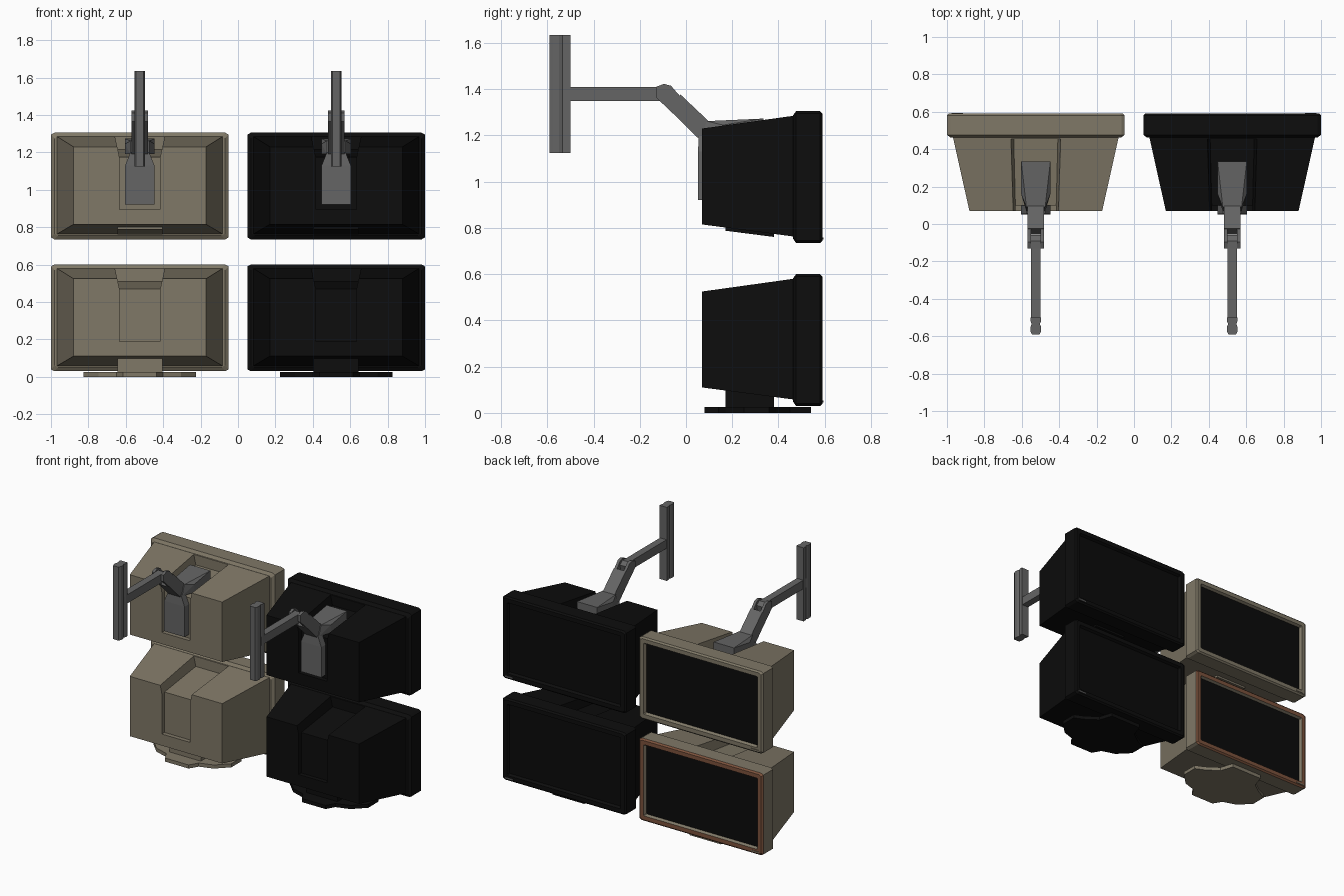
import bpy, bmesh
from mathutils import Vector

cube = bpy.data.objects.get("Cube")
if cube:
    bpy.data.objects.remove(cube, do_unlink=True)


def material(name, r, g, b):
    m = bpy.data.materials.new(name)
    m.use_nodes = True
    m.diffuse_color = (r, g, b, 1)
    bsdf = next(n for n in m.node_tree.nodes if n.type == 'BSDF_PRINCIPLED')
    bsdf.inputs["Base Color"].default_value = (r, g, b, 1)
    bsdf.inputs["Roughness"].default_value = 0.8
    return m


BEIGE = material("beige plastic", 0.215, 0.188, 0.135)
BLACK = material("black plastic", 0.004, 0.004, 0.004)
SCREEN = material("dark screen", 0.003, 0.003, 0.003)
GREY = material("grey metal", 0.13, 0.13, 0.13)
BROWN = material("brown trim", 0.20, 0.085, 0.045)


def finish(name, bm, mats, offset):
    bmesh.ops.recalc_face_normals(bm, faces=bm.faces)
    bmesh.ops.translate(bm, verts=bm.verts, vec=Vector(offset))
    mesh = bpy.data.meshes.new(name)
    bm.to_mesh(mesh)
    bm.free()
    for m in mats:
        mesh.materials.append(m)
    ob = bpy.data.objects.new(name, mesh)
    bpy.context.collection.objects.link(ob)
    return ob


def prism(name, outline, lo, hi, mat, offset, axis='x'):
    """Extrude an outline: (y, z) along x, or (x, y) along z."""
    bm = bmesh.new()
    place = (lambda a, b, t: (t, a, b)) if axis == 'x' else (lambda a, b, t: (a, b, t))
    ends = [[bm.verts.new(place(a, b, t)) for a, b in outline] for t in (lo, hi)]
    n = len(outline)
    for i in range(n):
        j = (i + 1) % n
        bm.faces.new((ends[0][i], ends[0][j], ends[1][j], ends[1][i]))
    for end in ends:
        bm.faces.new(end)
    return finish(name, bm, [mat], offset)


def box(name, x, y, z, mat, offset):
    return prism(name, [(y[0], z[0]), (y[1], z[0]), (y[1], z[1]), (y[0], z[1])],
                 x[0], x[1], mat, offset)


def hull(name, points, mat, offset):
    """Convex solid symmetric in x from (half width, y, z) points."""
    bm = bmesh.new()
    for h, y, z in points:
        for s in (-1, 1):
            bm.verts.new((s * h, y, z))
    bmesh.ops.convex_hull(bm, input=bm.verts)
    bmesh.ops.dissolve_limit(bm, angle_limit=0.01, verts=bm.verts, edges=bm.edges)
    return finish(name, bm, [mat], offset)


def cut(target, cutter):
    mod = target.modifiers.new("cut", 'BOOLEAN')
    mod.object = cutter
    mod.operation = 'DIFFERENCE'
    mod.solver = 'EXACT'
    bpy.context.view_layer.objects.active = target
    bpy.ops.object.modifier_apply(modifier=mod.name)
    bpy.data.objects.remove(cutter, do_unlink=True)


def bezel(name, case, trim, offset):
    """Corner-clipped rings from the rear edge round to the recessed screen."""
    rings = [(0.462, 0.455, 0.265), (0.476, 0.475, 0.285), (0.58, 0.475, 0.285),
             (0.59, 0.465, 0.275), (0.59, 0.437, 0.247), (0.572, 0.428, 0.238)]
    bm = bmesh.new()
    loops = []
    for k, (y, hx, hz) in enumerate(rings):
        cx, cz = (0.018, 0.01) if k < 4 else (0.004, 0.004)
        corner = []
        for sx, sz in ((1, 1), (-1, 1), (-1, -1), (1, -1)):
            pair = [(sx * hx, sz * (hz - cz)), (sx * (hx - cx), sz * hz)]
            corner += pair if sx * sz > 0 else pair[::-1]
        loops.append([bm.verts.new((x, y, z + 0.315)) for x, z in corner])
    for k in range(len(loops) - 1):
        for i in range(8):
            j = (i + 1) % 8
            f = bm.faces.new((loops[k][i], loops[k][j], loops[k + 1][j], loops[k + 1][i]))
            f.material_index = 1 if k in (2, 3) else 0
    bm.faces.new(loops[0])
    bm.faces.new(loops[-1]).material_index = 2
    return finish(name, bm, [case, trim, SCREEN], offset)


def monitor(label, case, trim, offset, side):
    bezel(label + "_bezel", case, trim, offset)
    # Tapered housing with a cable channel down its back and along its top
    housing = hull(label + "_housing",
                   [(0.355, 0.07, 0.11), (0.355, 0.07, 0.525),
                    (0.443, 0.465, 0.058), (0.443, 0.465, 0.58)], case, offset)
    cut(housing, box("slot_cutter", (-0.109, 0.109), (-0.1, 0.1), (0.19, 0.5), case, offset))
    points = []
    for y, z in ((-0.1, 0.448), (0.455, 0.51), (-0.1, 0.7), (0.455, 0.7)):
        points.append((0.109 + 0.22 * (z - 0.47), y, z))
    cut(housing, hull("channel_cutter", points, case, offset))
    # Indicator plate in the lower outer corner
    c = side * 0.42
    box(label + "_indicator", (c - 0.03, c + 0.03), (0.588, 0.594), (0.046, 0.054),
        GREY if case == BLACK else case, offset)


def stand(label, case, offset):
    box(label + "_stand_neck", (-0.12, 0.12), (0.17, 0.38), (0.02, 0.13), case, offset)
    half = [(0.09, 0.08), (0.125, 0.14), (0.22, 0.17), (0.30, 0.25), (0.30, 0.36),
            (0.235, 0.39), (0.15, 0.45), (0.12, 0.54)]
    outline = half + [(-x, y) for x, y in reversed(half)]
    prism(label + "_stand_base", outline, 0, 0.025, case, offset, 'z')


def wall_arm(label, offset):
    # Wall rail with narrowed waist
    half = [(0.02, -0.59), (0.028, -0.575), (0.028, -0.55), (0.022, -0.535),
            (0.028, -0.52), (0.028, -0.5)]
    prism(label + "_wall_rail", half + [(-x, y) for x, y in reversed(half)],
          1.125, 1.635, GREY, offset, 'z')
    # Horizontal arm, ending in the knuckle
    prism(label + "_horizontal_arm", [(-0.53, 1.35), (-0.12, 1.35), (-0.07, 1.345),
                                      (-0.06, 1.39), (-0.09, 1.412), (-0.13, 1.41),
                                      (-0.53, 1.41)], -0.025, 0.025, GREY, offset)
    # Elbow fork and diagonal arm
    for s, word in ((-1, "right"), (1, "left")):
        prism(label + "_elbow_cheek_" + word,
              [(-0.13, 1.365), (-0.03, 1.27), (0.0, 1.34), (-0.065, 1.415),
               (-0.095, 1.423), (-0.13, 1.41)], *sorted((s * 0.026, s * 0.045)), GREY, offset)
    prism(label + "_diagonal_arm", [(-0.055, 1.295), (0.05, 1.19), (0.13, 1.20),
                                    (0.105, 1.255), (-0.025, 1.378)],
          -0.045, 0.045, GREY, offset)
    # Bracket gripping the back and the top of the housing
    hull(label + "_top_bracket",
         [(0.05, 0.065, 1.19), (0.05, 0.09, 1.262), (0.078, 0.16, 1.19),
          (0.078, 0.16, 1.245), (0.078, 0.335, 1.20), (0.078, 0.335, 1.273)], GREY, offset)
    hull(label + "_bracket_neck",
         [(0.05, 0.055, 1.2), (0.05, 0.1, 1.2), (0.078, 0.052, 1.13),
          (0.078, 0.1, 1.13)], GREY, offset)
    box(label + "_back_bracket", (-0.078, 0.078), (0.052, 0.101), (0.92, 1.13), GREY, offset)


# Two columns: a desk monitor below, a wall-hung one above
RAISE = 0.705
for side, word, case in ((-1, "beige", BEIGE), (1, "black", BLACK)):
    low = (side * 0.525, 0, 0)
    high = (side * 0.525, 0, RAISE)
    monitor(word + "_desk_monitor", case, BROWN if case == BEIGE else case, low, side)
    stand(word + "_desk_monitor", case, low)
    monitor(word + "_hung_monitor", case, case, high, side)
    prism(word + "_hung_mount_plate", [(0.17, 0.14), (0.17, 0.083), (0.38, 0.056), (0.38, 0.14)],
          -0.12, 0.12, case, high)
    wall_arm(word + "_hung", low)
